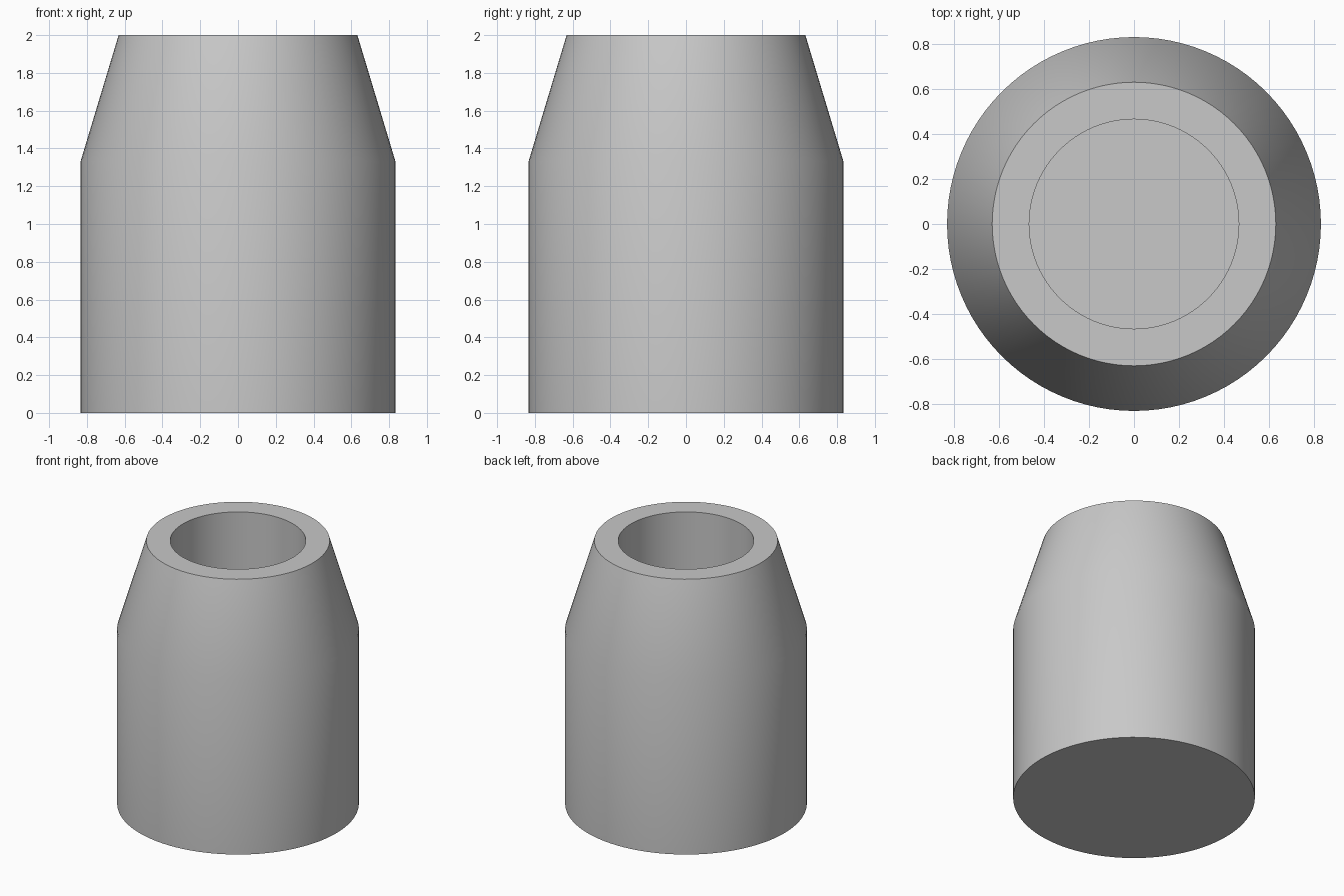
import bpy
import bmesh
import math

cube = bpy.data.objects.get("Cube")
if cube:
    bpy.data.objects.remove(cube, do_unlink=True)

SIDES = 96

# Plain grey material
grey = bpy.data.materials.new("plain_grey")
grey.use_nodes = True
colour = (0.58, 0.58, 0.58, 1)
grey.diffuse_color = colour
grey.node_tree.nodes["Principled BSDF"].inputs["Base Color"].default_value = colour

# Half section (radius, height): outer wall, tapered shoulder, rim, blind bore
outer_radius, rim_radius, bore_radius = 0.833, 0.632, 0.467
shoulder_height, top_height, floor_height = 1.333, 2.0, 0.333
profile = [
    (outer_radius, 0),
    (outer_radius, shoulder_height),
    (rim_radius, top_height),
    (bore_radius, top_height),
    (bore_radius, floor_height),
]

# Turn the section into rings and bridge them
bm = bmesh.new()
rings = []
for radius, z in profile:
    angles = [math.tau * i / SIDES for i in range(SIDES)]
    rings.append([bm.verts.new((radius * math.cos(a), radius * math.sin(a), z)) for a in angles])
for low, high in zip(rings, rings[1:]):
    for i in range(SIDES):
        j = (i + 1) % SIDES
        bm.faces.new((low[i], low[j], high[j], high[i]))

# Closed base and bore floor
bm.faces.new(rings[0][::-1])
bm.faces.new(rings[-1])
bmesh.ops.recalc_face_normals(bm, faces=bm.faces)

mesh = bpy.data.meshes.new("tapered_sleeve")
bm.to_mesh(mesh)
bm.free()
mesh.materials.append(grey)
sleeve = bpy.data.objects.new("tapered_sleeve", mesh)
bpy.context.collection.objects.link(sleeve)

# Smooth walls, crisp rims
bpy.ops.object.select_all(action="DESELECT")
sleeve.select_set(True)
bpy.context.view_layer.objects.active = sleeve
bpy.ops.object.shade_smooth_by_angle(angle=math.radians(30))
